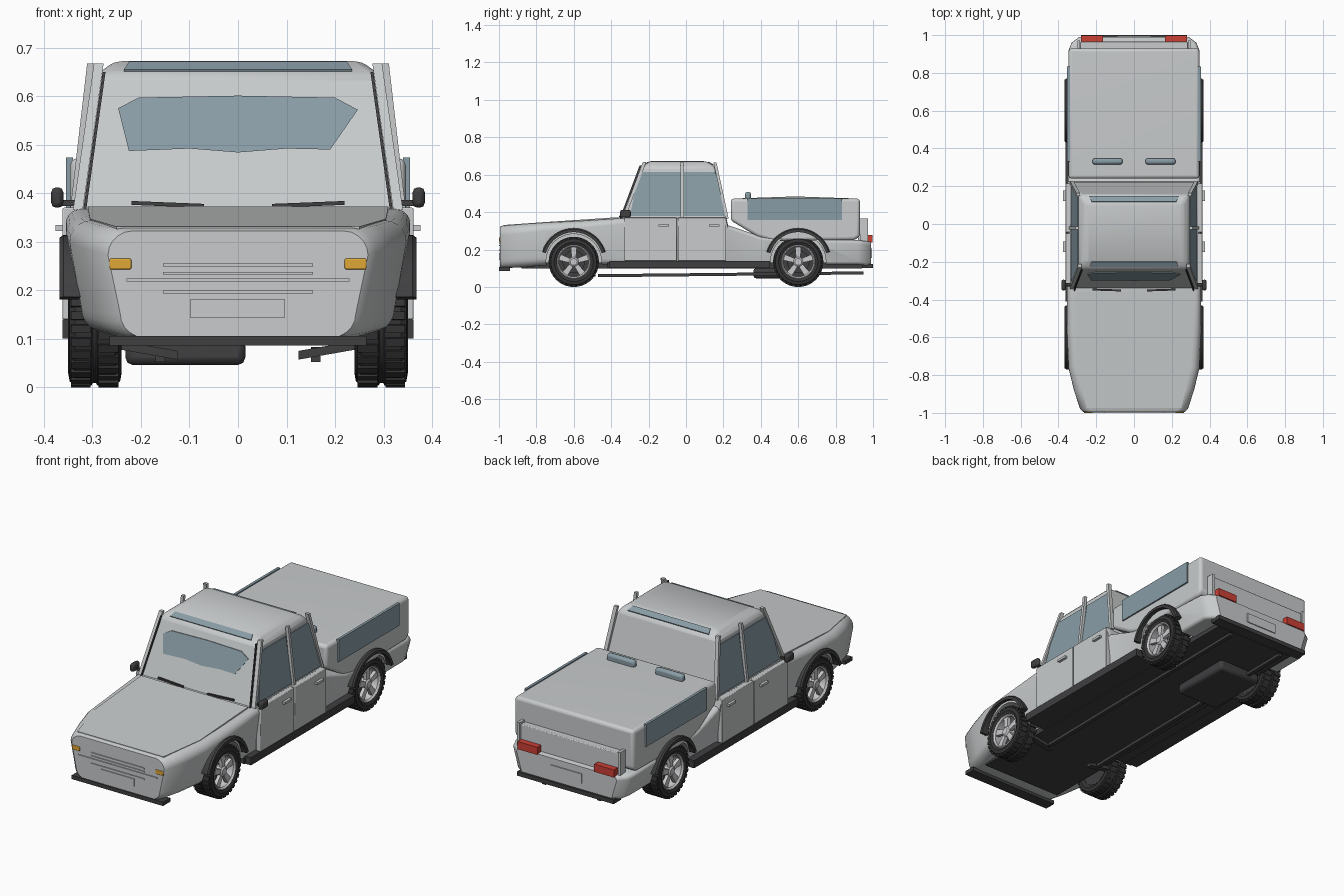
import bpy, bmesh, math
from mathutils import Vector

if "Cube" in bpy.data.objects:
    bpy.data.objects.remove(bpy.data.objects["Cube"])


def material(name, r, g, b):
    m = bpy.data.materials.new(name)
    m.diffuse_color = (r, g, b, 1)
    m.use_nodes = True
    m.node_tree.nodes["Principled BSDF"].inputs["Base Color"].default_value = m.diffuse_color
    return m


PAINT = material("light_grey_paint", .58, .60, .605)
GLASS = material("blue_grey_glass", .25, .335, .38)
DARK = material("dark_trim", .05, .05, .053)
RUBBER = material("tyre_rubber", .035, .035, .037)
SILVER = material("wheel_silver", .6, .6, .62)
AMBER = material("amber_lamp", .74, .39, .035)
RED = material("red_lamp", .6, .05, .035)


def finish(name, bm, mat, bevel=0, angle=35, segments=2):
    bmesh.ops.recalc_face_normals(bm, faces=bm.faces)
    me = bpy.data.meshes.new(name)
    bm.to_mesh(me)
    bm.free()
    me.materials.append(mat)
    for p in me.polygons:
        p.use_smooth = True
    me.set_sharp_from_angle(angle=math.radians(angle))
    ob = bpy.data.objects.new(name, me)
    bpy.context.collection.objects.link(ob)
    if bevel:
        b = ob.modifiers.new("bevel", 'BEVEL')
        b.width, b.segments, b.limit_method = bevel, segments, 'ANGLE'
        b.angle_limit = math.radians(30)
    return ob


def loft(bm, rings, closed=False):
    """Skin equal-length point rings; cap the ends unless closed."""
    vs = [[bm.verts.new(p) for p in r] for r in rings]
    n = len(vs[0])
    for a, b in zip(vs, vs[1:] + (vs[:1] if closed else [])):
        for i in range(n):
            j = (i + 1) % n
            bm.faces.new((a[i], a[j], b[j], b[i]))
    if not closed:
        bm.faces.new(vs[0])
        bm.faces.new(vs[-1])


def slab(name, pts, depth, mat, bevel=0):
    """Flat polygon extruded along a vector."""
    bm = bmesh.new()
    d = Vector(depth)
    loft(bm, [[Vector(p) for p in pts], [Vector(p) + d for p in pts]])
    return finish(name, bm, mat, bevel)


def box(name, x, y, z, mat, bevel=0):
    pts = [(x[0], y[0], z[0]), (x[1], y[0], z[0]), (x[1], y[1], z[0]), (x[0], y[1], z[0])]
    return slab(name, pts, (0, 0, z[1] - z[0]), mat, bevel)


def bar(name, a, b, w, d, mat):
    """Rectangular bar from a to b."""
    h, k = w / 2, d / 2
    bm = bmesh.new()
    axis = Vector(b) - Vector(a)
    long_y = abs(axis.y) > abs(axis.z) and abs(axis.y) > abs(axis.x)
    long_x = abs(axis.x) > abs(axis.z) and not long_y
    offs = [(-h, -k), (h, -k), (h, k), (-h, k)]
    put = lambda p, u, v: Vector(p) + Vector((u, 0, v) if long_y else (0, u, v) if long_x else (u, v, 0))
    loft(bm, [[put(p, u, v) for u, v in offs] for p in (a, b)])
    return finish(name, bm, mat)


def section(y, w, zb, zt, r):
    """Rounded body cross-section, narrower at the bottom."""
    ring = []
    for cx, cz, a0 in ((1, 1, 0), (-1, 1, 90), (-1, 0, 180), (1, 0, 270)):
        for k in range(6):
            a = math.radians(a0 + 18 * k)
            hw = w if cz else w - .025
            ring.append((cx * (hw - r) + r * math.cos(a), y,
                         (zt - r if cz else zb + r) + r * math.sin(a)))
    return ring


# Lower body from nose to tail, with wheel arches cut out
bm = bmesh.new()
loft(bm, [section(*s) for s in (
    (-.995, .268, .103, .322, .05), (-.98, .285, .1, .328, .05), (-.88, .318, .105, .336, .05),
    (-.76, .347, .115, .344, .045), (-.55, .355, .12, .354, .04), (-.35, .355, .12, .367, .03),
    (.215, .355, .12, .37, .02), (.225, .35, .12, .33, .02), (.4, .348, .12, .27, .02),
    (.92, .346, .12, .25, .02), (.96, .33, .115, .245, .02), (.99, .29, .115, .24, .02))])
body = finish("lower_body", bm, PAINT)
cutters = []
for y in (-.6, .6):
    for s in (-1, 1):
        arc = [(s * .225, y + .148 * math.cos(t * math.pi / 20), .135 + .148 * math.sin(t * math.pi / 20))
               for t in range(40)]
        c = slab("arch_cutter", arc, (s * .3, 0, 0), PAINT)
        c.hide_render = True
        cutters.append(c)
        m = body.modifiers.new("arch", 'BOOLEAN')
        m.object, m.operation, m.solver = c, 'DIFFERENCE', 'EXACT'
dg = bpy.context.evaluated_depsgraph_get()
body.data = bpy.data.meshes.new_from_object(body.evaluated_get(dg))
body.modifiers.clear()
body.data.set_sharp_from_angle(angle=math.radians(35))
for c in cutters:
    bpy.data.objects.remove(c)

# Bonnet panel
slab("bonnet", [(-.25, -.975, .324), (.25, -.975, .324), (.305, -.75, .34), (.31, -.36, .366),
                (-.31, -.36, .366), (-.305, -.75, .34)], (0, 0, .007), PAINT)

# Cab: tapered shell with a chamfered roof
def rect(x, y0, y1, z):
    return [(-x, y0, z), (x, y0, z), (x, y1, z), (-x, y1, z)]


bm = bmesh.new()
loft(bm, [rect(.332, -.345, .222, .355), rect(.29, -.237, .155, .645), rect(.255, -.19, .11, .672)])
finish("cab", bm, PAINT, .014)


def shield_y(z):
    return -.345 + (z - .355) / .29 * .108


def side_x(z):
    return .332 - (z - .355) / .29 * .042


# Windscreen glass and the strips along the roof edges
screen = ((-.247, .575), (-.205, .597), (0, .601), (.2, .597), (.247, .572), (.19, .49),
          (.1, .492), (0, .484), (-.1, .492), (-.225, .487))
slab("windscreen", [(x, shield_y(z) - .004, z) for x, z in screen], (0, .006, 0), GLASS)
slab("front_roof_strip", [(-.235, -.228, .655), (.235, -.228, .655), (.225, -.2, .671), (-.225, -.2, .671)],
     (0, .003, -.006), GLASS)
slab("rear_roof_strip", [(-.235, .148, .655), (.235, .148, .655), (.225, .12, .671), (-.225, .12, .671)],
     (0, -.003, -.006), GLASS)

for s in (-1, 1):
    # Side windows
    for name, pts in (("front_window", ((-.3, .378), (-.03, .378), (-.03, .615), (-.238, .615), (-.262, .565))),
                      ("rear_window", ((-.012, .378), (.21, .378), (.178, .555), (.155, .615), (-.012, .615)))):
        slab(name, [(s * (side_x(z) + .005), y, z) for y, z in pts], (-s * .007, 0, 0), GLASS)
    # Pillars
    bar("front_pillar", (s * .33, -.335, .365), (s * .287, -.222, .667), .02, .018, PAINT)
    bar("middle_pillar", (s * .338, -.021, .365), (s * .303, -.021, .667), .016, .016, PAINT)
    bar("rear_pillar", (s * .33, .22, .365), (s * .295, .155, .665), .02, .016, PAINT)
    bar("screen_gutter", (s * .316, -.35, .365), (s * .276, -.243, .65), .006, .01, DARK)
    # Doors and handles
    for name, y0, y1, hy in (("front_door", -.33, -.049, -.12), ("rear_door", -.044, .215, .15)):
        box(name, (s * .335, s * .362), (y0, y1), (.14, .37), PAINT, .003)
        box("door_handle", (s * .36, s * .376), (hy - .028, hy + .028), (.322, .334), PAINT)
    # Sill, mirror, wiper
    box("sill", (s * .29, s * .362), (-.41, .45), (.1, .14), DARK)
    box("mirror", (s * .36, s * .385), (-.352, -.295), (.37, .412), DARK, .01)
    bar("mirror_arm", (s * .325, -.32, .38), (s * .37, -.32, .38), .015, .012, DARK)
    bar("wiper", (s * .07, -.352, .374), (s * .22, -.347, .38), .01, .008, DARK)
    # Canopy side glass and roof vents
    box("canopy_window", (s * .34, s * .354), (.33, .835), (.357, .474), GLASS)
    box("roof_vent", (s * .06, s * .22), (.315, .348), (.465, .508), GLASS, .012)
    # Lamps
    box("front_lamp", (s * .22, s * .265), (-1, -.99), (.243, .265), AMBER, .003)
    box("tail_lamp", (s * .165, s * .28), (.95, .997), (.238, .278), RED)
    box("tailgate_post", (s * .285, s * .3), (.93, .972), (.24, .365), PAINT)
    # Chassis rods and suspension arms
    bar("chassis_rod", (s * .16, -.47, .06), (s * .16, .95, .075), .02, .016, DARK)
    bar("front_arm", (s * .125, -.5, .066), (s * .25, -.5, .088), .03, .018, DARK)

# Canopy over the load bed, with a faintly peaked top
profile = [(.24, .472), (.93, .472), (.93, .27), (.9, .25), (.46, .245), (.38, .27), (.24, .355)]
bm = bmesh.new()
loft(bm, [[(x, y, z) for y, z in profile] for x in (-.346, .346)])
bm.normal_update()
top = [f for f in bm.faces if abs(f.calc_center_median().z - .472) < .001]
for v in bmesh.ops.poke(bm, faces=top)["verts"]:
    v.co.z += .012
finish("canopy", bm, PAINT, .016, 4, 3)

# Tailgate, rear number plate and bumpers
box("tailgate", (-.285, .285), (.92, .965), (.235, .355), PAINT, .004)
box("rear_plate", (-.09, .09), (.988, .995), (.155, .205), PAINT)
box("rear_bumper", (-.28, .28), (.94, 1), (.1, .122), DARK)
box("front_bumper", (-.265, .265), (-1, -.94), (.086, .106), DARK)

# Grille slats and front number plate
for z, w in ((.252, .155), (.235, .155), (.221, .23), (.196, .155)):
    box("grille_slat", (-w, w), (-1, -.99), (z - .003, z + .003), PAINT)
box("front_plate", (-.098, .096), (-.999, -.99), (.143, .182), PAINT)

# Underside
box("floor_pan", (-.235, .235), (-.88, .94), (.098, .13), DARK)
box("floor_middle", (-.33, .33), (-.42, .43), (.102, .13), DARK)
box("fuel_tank", (-.232, .015), (.36, .7), (.046, .1), DARK, .015)
for y in (-.6, .6):
    bar("axle", (-.3, y, .125), (.3, y, .125), .025, .025, DARK)


def disc_rings(profile, y, s, n):
    """Lathe an (x, radius) profile around a wheel axis."""
    return [[(s * x, y + r * math.cos(2 * math.pi * i / n), .134 + r * math.sin(2 * math.pi * i / n))
             for x, r in profile] for i in range(n)]


def radial_block(bm, y, s, x0, x1, r0, r1, w0, w1, a):
    """Tapered block pointing outwards from the wheel centre."""
    ca, sa = math.cos(a), math.sin(a)
    loft(bm, [[(s * x, y + r * ca - t * sa, .134 + r * sa + t * ca)
               for x, t in ((x0, -w), (x1, -w), (x1, w), (x0, w))] for r, w in ((r0, w0), (r1, w1))])


for y in (-.6, .6):
    for s in (-1, 1):
        # Tyre with tread blocks
        bm = bmesh.new()
        loft(bm, disc_rings([(.25, .088), (.24, .105), (.243, .122), (.254, .13), (.29, .13), (.293, .125),
                             (.299, .125), (.302, .13), (.336, .13), (.347, .122), (.35, .105), (.342, .088)],
                            y, s, 40), True)
        for i in range(30):
            for k, (x0, x1) in enumerate(((.246, .288), (.304, .344))):
                radial_block(bm, y, s, x0, x1, .12, .134, .0085, .0085, (i + k / 2) * math.pi / 15)
        finish("tyre", bm, RUBBER)
        # Rim, five spokes and hub over a dark drum
        bm = bmesh.new()
        loft(bm, disc_rings([(.255, .084), (.255, .091), (.343, .091), (.346, .086), (.338, .079)], y, s, 40), True)
        for i in range(5):
            a = math.pi / 2 + i * math.tau / 5
            radial_block(bm, y, s, .318, .336, .015, .084, .011, .017, a)
        loft(bm, [list(r) for r in zip(*disc_rings([(.305, .027), (.335, .027), (.342, .018)], y, s, 20))])
        finish("wheel_rim", bm, SILVER)
        bm = bmesh.new()
        loft(bm, [list(r) for r in zip(*disc_rings([(.26, .06), (.3, .06)], y, s, 24))])
        loft(bm, [list(r) for r in zip(*disc_rings([(.25, .087), (.262, .087)], y, s, 24))])
        finish("brake_drum", bm, DARK)
        # Arch flare
        bm = bmesh.new()
        rings = []
        for i in range(25):
            a = math.radians(16 + 148 * i / 24)
            rings.append([(s * x, y + r * math.cos(a), .138 + r * math.sin(a))
                          for x, r in ((.325, .155), (.368, .155), (.368, .17), (.36, .176), (.325, .176))])
        loft(bm, rings)
        finish("arch_flare", bm, DARK)
